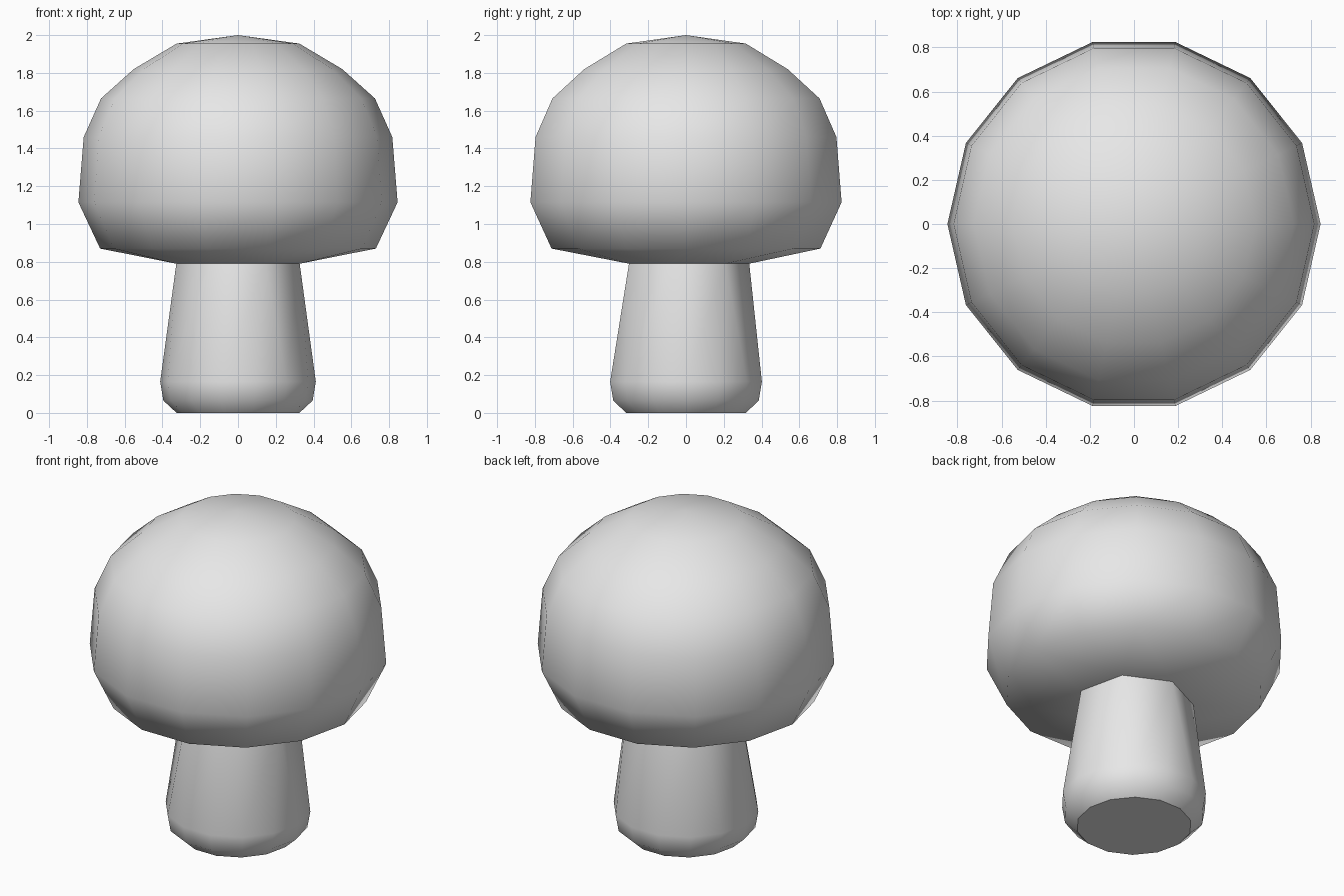
import bpy, bmesh, math

if "Cube" in bpy.data.objects:
    bpy.data.objects.remove(bpy.data.objects["Cube"], do_unlink=True)

SIDES = 14
STEP = 2 * math.pi / SIDES

grey = bpy.data.materials.new("light grey")
grey.use_nodes = True
grey.diffuse_color = (0.8, 0.8, 0.8, 1)
grey.node_tree.nodes["Principled BSDF"].inputs["Base Color"].default_value = (0.8, 0.8, 0.8, 1)


def ring(bm, radius, z, count=SIDES, start=0.0):
    """Circle of vertices at one height."""
    turn = 2 * math.pi / count
    return [bm.verts.new((radius * math.cos(start + i * turn),
                          radius * math.sin(start + i * turn), z)) for i in range(count)]


def bridge(bm, a, b):
    """Quads between two rings of equal count."""
    for i in range(SIDES):
        j = (i + 1) % SIDES
        bm.faces.new((a[i], a[j], b[j], b[i]))


def bridge_neck(bm, full, half):
    """Alternating triangles and quads from 14 vertices to 7."""
    n = len(half)
    for j in range(n):
        a, b, c = (full[(2 * j + k) % SIDES] for k in (1, 2, 3))
        bm.faces.new((a, b, half[j]))
        bm.faces.new((b, c, half[(j + 1) % n], half[j]))


def neck_ring(bm):
    """Seven-sided seam where the stem meets the cap."""
    return ring(bm, 0.335, 0.79, SIDES // 2, 1.5 * STEP)


def lathe(bm, profile):
    rings = [ring(bm, r, z) for r, z in profile]
    for a, b in zip(rings, rings[1:]):
        bridge(bm, a, b)
    return rings


def finish(bm, name, smooth_test):
    bmesh.ops.recalc_face_normals(bm, faces=bm.faces)
    for f in bm.faces:
        f.smooth = smooth_test(f)
    mesh = bpy.data.meshes.new(name)
    bm.to_mesh(mesh)
    bm.free()
    mesh.materials.append(grey)
    obj = bpy.data.objects.new(name, mesh)
    bpy.context.collection.objects.link(obj)
    return obj


# Cap: domed top, rounded rim and shallow underside
bm = bmesh.new()
rings = lathe(bm, [(0.73, 0.87), (0.845, 1.115), (0.817, 1.46),
                   (0.725, 1.665), (0.552, 1.82), (0.325, 1.955)])
tip = bm.verts.new((0, 0, 2.0))
for i in range(SIDES):
    bm.faces.new((rings[-1][i], rings[-1][(i + 1) % SIDES], tip))
neck = neck_ring(bm)
bridge_neck(bm, rings[0], neck)
bm.faces.new(neck[::-1])  # hidden joint, keeps the cap closed
finish(bm, "mushroom_cap", lambda f: len(f.verts) < 7)

# Stem: rounded foot with a flat base, tapering up to the seam
bm = bmesh.new()
rings = lathe(bm, [(0.325, 0.0), (0.395, 0.065), (0.412, 0.165)])
bm.faces.new(rings[0][::-1])
neck = neck_ring(bm)
bridge_neck(bm, rings[-1], neck)
bm.faces.new(neck)
finish(bm, "mushroom_stem", lambda f: len(f.verts) < 7)
